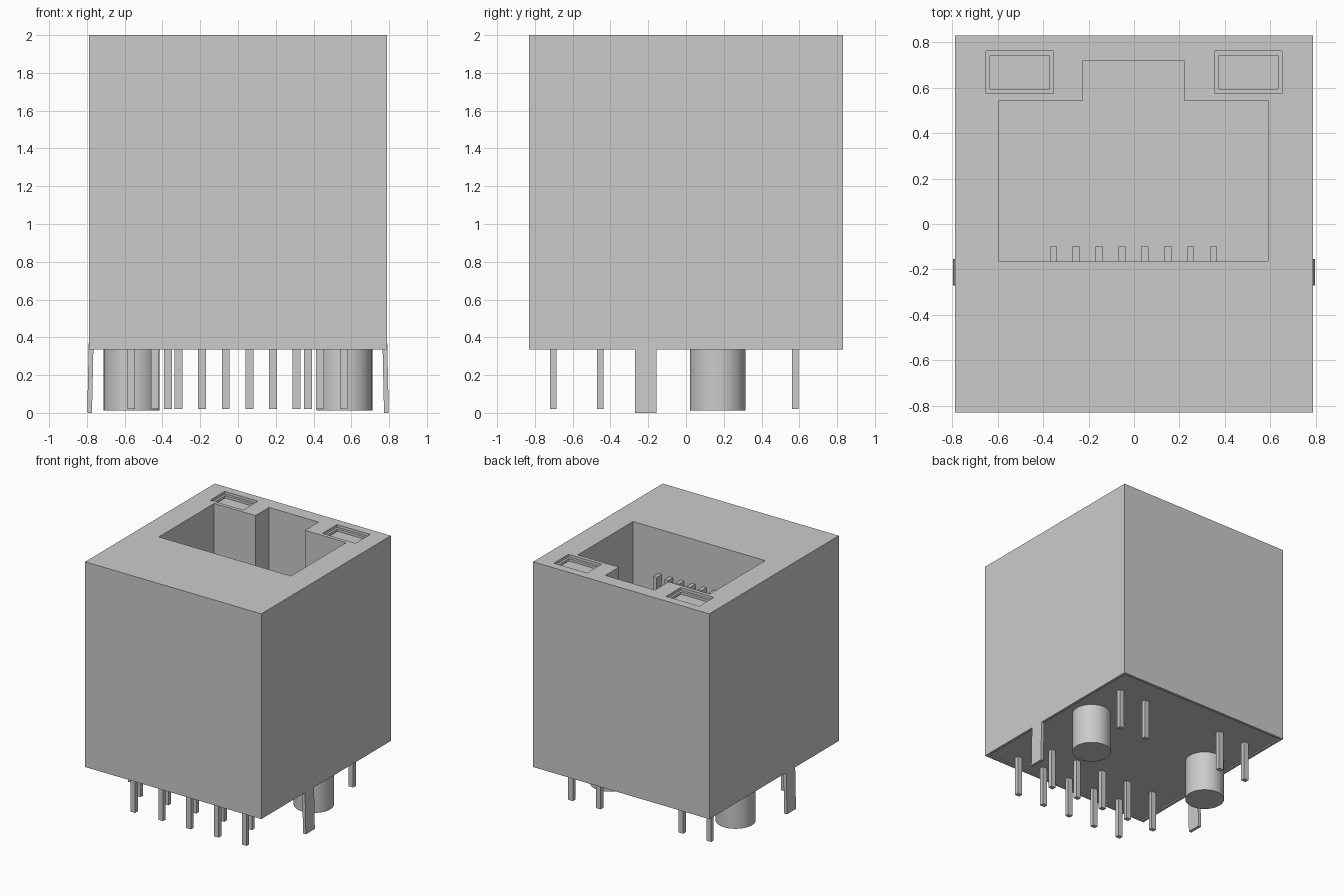
import bpy
import bmesh

cube = bpy.data.objects.get("Cube")
if cube:
    bpy.data.objects.remove(cube, do_unlink=True)

grey = bpy.data.materials.new("plain_grey")
grey.use_nodes = True
grey.diffuse_color = (0.6, 0.6, 0.6, 1)
grey.node_tree.nodes["Principled BSDF"].inputs["Base Color"].default_value = (0.6, 0.6, 0.6, 1)


def prism(name, outline, z0, z1, shift=0.0):
    """Extrude an xy outline from z0 up to z1; shift moves the bottom along x."""
    bm = bmesh.new()
    low = [bm.verts.new((x + shift, y, z0)) for x, y in outline]
    high = [bm.verts.new((x, y, z1)) for x, y in outline]
    bm.faces.new(low)
    bm.faces.new(high)
    for i in range(len(low)):
        j = (i + 1) % len(low)
        bm.faces.new((low[i], low[j], high[j], high[i]))
    bmesh.ops.recalc_face_normals(bm, faces=bm.faces)
    mesh = bpy.data.meshes.new(name)
    bm.to_mesh(mesh)
    bm.free()
    mesh.materials.append(grey)
    obj = bpy.data.objects.new(name, mesh)
    bpy.context.collection.objects.link(obj)
    return obj


def box(name, x0, x1, y0, y1, z0, z1, shift=0.0):
    return prism(name, [(x0, y0), (x1, y0), (x1, y1), (x0, y1)], z0, z1, shift)


def cut(target, cutter):
    mod = target.modifiers.new(cutter.name, 'BOOLEAN')
    mod.operation = 'DIFFERENCE'
    mod.solver = 'EXACT'
    mod.object = cutter
    cutter.hide_render = True
    cutter.hide_set(True)
    cutter.display_type = 'WIRE'


W, D, BASE, TOP, WALL = 0.79, 0.83, 0.335, 2.0, 0.022
FLOOR = 0.75

# Thin outer shield and the solid housing inside it
shield = box("shield", -W, W, -D, D, BASE, TOP)
housing = box("housing", -W + WALL, W - WALL, -D + WALL, D - WALL, BASE + 0.01, TOP - WALL)
cut(shield, box("shield_hollow_cutter", -W + WALL, W - WALL, -D + WALL, D - WALL, 0.2, TOP - WALL))

# Plug opening with latch notch
opening = [(-0.595, -0.165), (0.59, -0.165), (0.59, 0.545), (0.22, 0.545),
           (0.22, 0.72), (-0.225, 0.72), (-0.225, 0.545), (-0.595, 0.545)]
plug_cutter = prism("plug_opening_cutter", opening, FLOOR, TOP + 0.1)
cut(shield, plug_cutter)
cut(housing, plug_cutter)

# Stepped indicator windows, board posts and shield tabs on both sides
for side, s in (("left", 1), ("right", -1)):
    x0, x1 = sorted((s * 0.355, s * 0.652))
    cut(shield, box(side + "_window_cutter", x0, x1, 0.575, 0.762, TOP - 0.1, TOP + 0.1))
    cut(housing, box(side + "_lamp_cutter", x0 + 0.018, x1 - 0.018, 0.595, 0.742,
                     TOP - WALL - 0.02, TOP + 0.1))

    bpy.ops.mesh.primitive_cylinder_add(vertices=48, radius=0.148, depth=0.36,
                                        location=(s * 0.563, 0.168, 0.192))
    post = bpy.context.object
    post.name = side + "_board_post"
    post.data.materials.append(grey)
    bpy.ops.object.shade_smooth_by_angle()

    x0, x1 = sorted((s * 0.765, s * W))
    box(side + "_shield_tab", x0, x1, -0.27, -0.155, 0, BASE + 0.04, s * 0.008)

    # Indicator pins
    for i, x in enumerate((0.37, 0.62)):
        box(f"{side}_indicator_pin_{i + 1}", s * x - 0.021, s * x + 0.021,
            0.56, 0.595, 0.02, BASE + 0.05)

# Two staggered rows of signal pins
for i in range(10):
    x = -0.565 + i * 0.125
    y = -0.455 if i % 2 == 0 else -0.703
    box(f"signal_pin_{i + 1}", x - 0.021, x + 0.021, y - 0.017, y + 0.017, 0.02, BASE + 0.05)

# Spring contacts along the opening wall
for i in range(8):
    x = -0.355 + i * 0.1007
    box(f"contact_{i + 1}", x - 0.016, x + 0.016, -0.18, -0.1, FLOOR - 0.02, 1.64)
